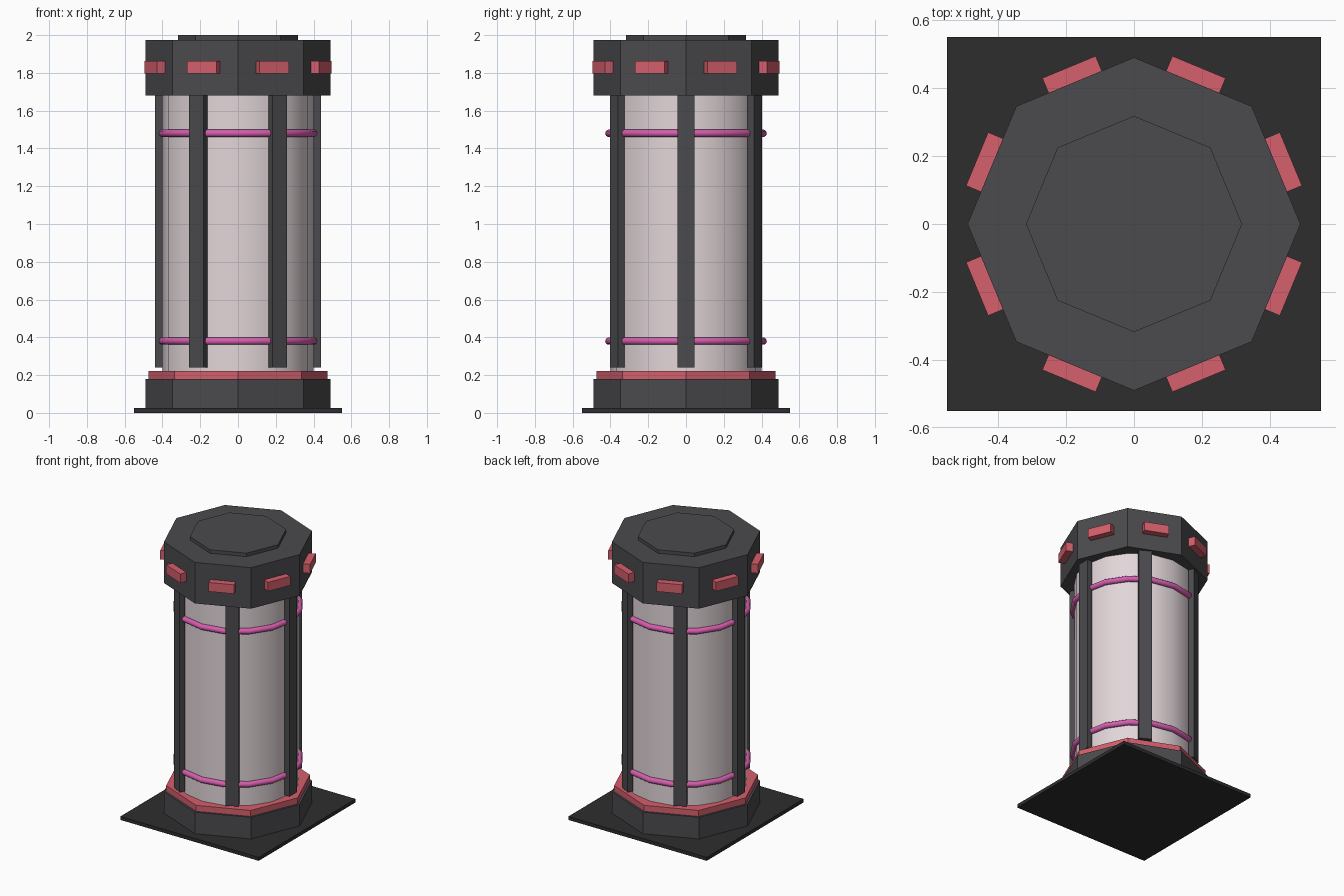
import bpy
from math import cos, sin, pi, radians

cube = bpy.data.objects.get("Cube")
if cube:
    bpy.data.objects.remove(cube, do_unlink=True)


def material(name, rgb):
    m = bpy.data.materials.new(name)
    m.use_nodes = True
    m.diffuse_color = (*rgb, 1)
    m.node_tree.nodes["Principled BSDF"].inputs["Base Color"].default_value = (*rgb, 1)
    return m


GREY = material("dark grey metal", (0.07, 0.07, 0.077))
BLACK = material("black plate", (0.027, 0.027, 0.027))
RED = material("soft red", (0.66, 0.115, 0.15))
GLASS = material("pale pink glass", (0.76, 0.67, 0.69))
PINK = material("magenta ring", (0.66, 0.11, 0.42))


def finish(name, mat, smooth=False):
    ob = bpy.context.object
    ob.name = name
    ob.data.materials.append(mat)
    if smooth:
        bpy.ops.object.shade_smooth_by_angle(angle=radians(50))
    return ob


def prism(name, mat, radius, z0, z1, sides=8, smooth=False):
    bpy.ops.mesh.primitive_cylinder_add(vertices=sides, radius=radius, depth=z1 - z0,
                                        location=(0, 0, (z0 + z1) / 2))
    return finish(name, mat, smooth)


def box(name, mat, size, location, angle=0):
    bpy.ops.mesh.primitive_cube_add(size=1, location=location, rotation=(0, 0, angle))
    ob = finish(name, mat)
    ob.scale = size
    return ob


def around(name, mat, count, start, distance, size, z):
    """Boxes spaced evenly around the axis, facing outward."""
    for i in range(count):
        a = start + 2 * pi * i / count
        box(f"{name}_{i + 1}", mat, size, (distance * cos(a), distance * sin(a), z), a)


# Base
box("ground_plate", BLACK, (1.1, 1.1, 0.025), (0, 0, 0.0125))
prism("base_block", GREY, 0.49, 0.01, 0.18)
prism("base_trim", RED, 0.475, 0.18, 0.223)

# Tube with posts and bands
prism("glass_tube", GLASS, 0.4, 0.22, 1.69, sides=16, smooth=True)
around("post", GREY, 6, 0, 0.42, (0.04, 0.088, 1.45), 0.965)
for name, z in (("lower_band", 0.38), ("upper_band", 1.48)):
    bpy.ops.mesh.primitive_torus_add(major_radius=0.408, minor_radius=0.02, major_segments=16,
                                     minor_segments=10, location=(0, 0, z))
    finish(name, PINK, smooth=True)

# Cap with a light on every face
prism("cap_block", GREY, 0.49, 1.68, 1.975)
prism("cap_lid", GREY, 0.318, 1.97, 2.0)
around("cap_light", RED, 8, pi / 8, 0.47, (0.06, 0.17, 0.065), 1.83)
